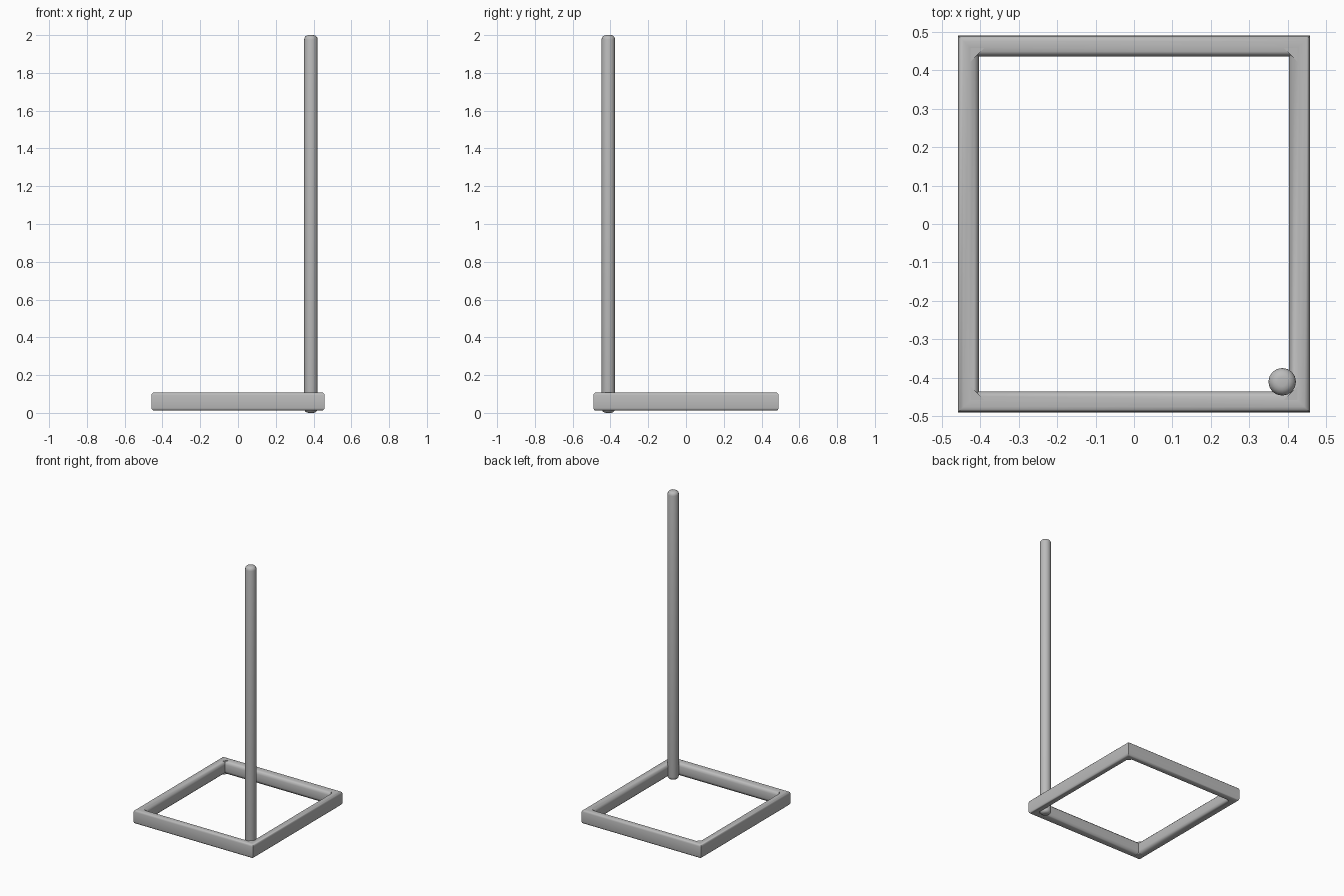
import bpy, bmesh, math

if "Cube" in bpy.data.objects:
    bpy.data.objects.remove(bpy.data.objects["Cube"])

# Dark grey metal
metal = bpy.data.materials.new("dark_grey_metal")
metal.diffuse_color = (0.5, 0.5, 0.5, 1.0)
metal.use_nodes = True
metal.node_tree.nodes["Principled BSDF"].inputs["Base Color"].default_value = metal.diffuse_color


def make_object(name, bm, angle):
    bmesh.ops.recalc_face_normals(bm, faces=bm.faces[:])
    mesh = bpy.data.meshes.new(name)
    bm.to_mesh(mesh)
    bm.free()
    mesh.materials.append(metal)
    obj = bpy.data.objects.new(name, mesh)
    bpy.context.collection.objects.link(obj)
    bpy.ops.object.select_all(action='DESELECT')
    obj.select_set(True)
    bpy.context.view_layer.objects.active = obj
    bpy.ops.object.shade_smooth_by_angle(angle=math.radians(angle))
    return obj


def bridge_rings(bm, rings, closed=False):
    count = len(rings[0])
    pairs = list(zip(rings, rings[1:]))
    if closed:
        pairs.append((rings[-1], rings[0]))
    for a, b in pairs:
        for i in range(count):
            j = (i + 1) % count
            bm.faces.new((a[i], a[j], b[j], b[i]))


def arc(cx, cz, r, start, steps=3):
    return [(cx + r * math.cos(math.radians(start + 90 * i / steps)),
             cz + r * math.sin(math.radians(start + 90 * i / steps)))
            for i in range(steps + 1)]


# Base frame: rounded tube section (inset from outer edge, height), mitred corners
half_x, half_y, width, z0, z1 = 0.459, 0.491, 0.055, 0.012, 0.108
r_out, r_in = 0.014, 0.026
section = (arc(width - r_in, z1 - r_in, r_in, 0) + arc(r_out + 0.001, z1 - r_out, r_out, 90)
           + [(0.0, (z0 + z1) / 2)]
           + arc(r_out + 0.001, z0 + r_out, r_out, 180) + arc(width - r_in, z0 + r_in, r_in, 270))
bm = bmesh.new()
rings = [[bm.verts.new((sx * (half_x - d), sy * (half_y - d), z)) for d, z in section]
         for sx, sy in ((1, 1), (-1, 1), (-1, -1), (1, -1))]
bridge_rings(bm, rings, closed=True)
make_object("base_frame", bm, 50)

# Corner gussets: small triangular fillets inside each corner
bm = bmesh.new()
for sx, sy in ((1, 1), (-1, 1), (-1, -1), (1, -1)):
    tri = [(0.012, 0.012), (0.09, 0.012), (0.012, 0.09)]
    rings = [[bm.verts.new((sx * (half_x - a), sy * (half_y - b), z)) for a, b in tri]
             for z in (z0 + 0.001, z1 - 0.001)]
    bridge_rings(bm, rings)
    for ring in rings:
        bm.faces.new(ring)
make_object("corner_gussets", bm, 30)

# Upright pole with rounded ends
radius, dome, sides, height = 0.036, 0.024, 16, 2.0
quarter = [(radius - dome + dome * math.sin(t), dome * (1 - math.cos(t)))
           for t in (math.pi / 2 * i / 4 for i in range(5))]
levels = quarter + [(r, height - z) for r, z in reversed(quarter)]
bm = bmesh.new()
rings = [[bm.verts.new((0.386 + r * math.cos(2 * math.pi * i / sides),
                        -0.411 + r * math.sin(2 * math.pi * i / sides), z))
          for i in range(sides)] for r, z in levels]
bridge_rings(bm, rings)
bm.faces.new(rings[0])
bm.faces.new(rings[-1])
make_object("upright_pole", bm, 40)
